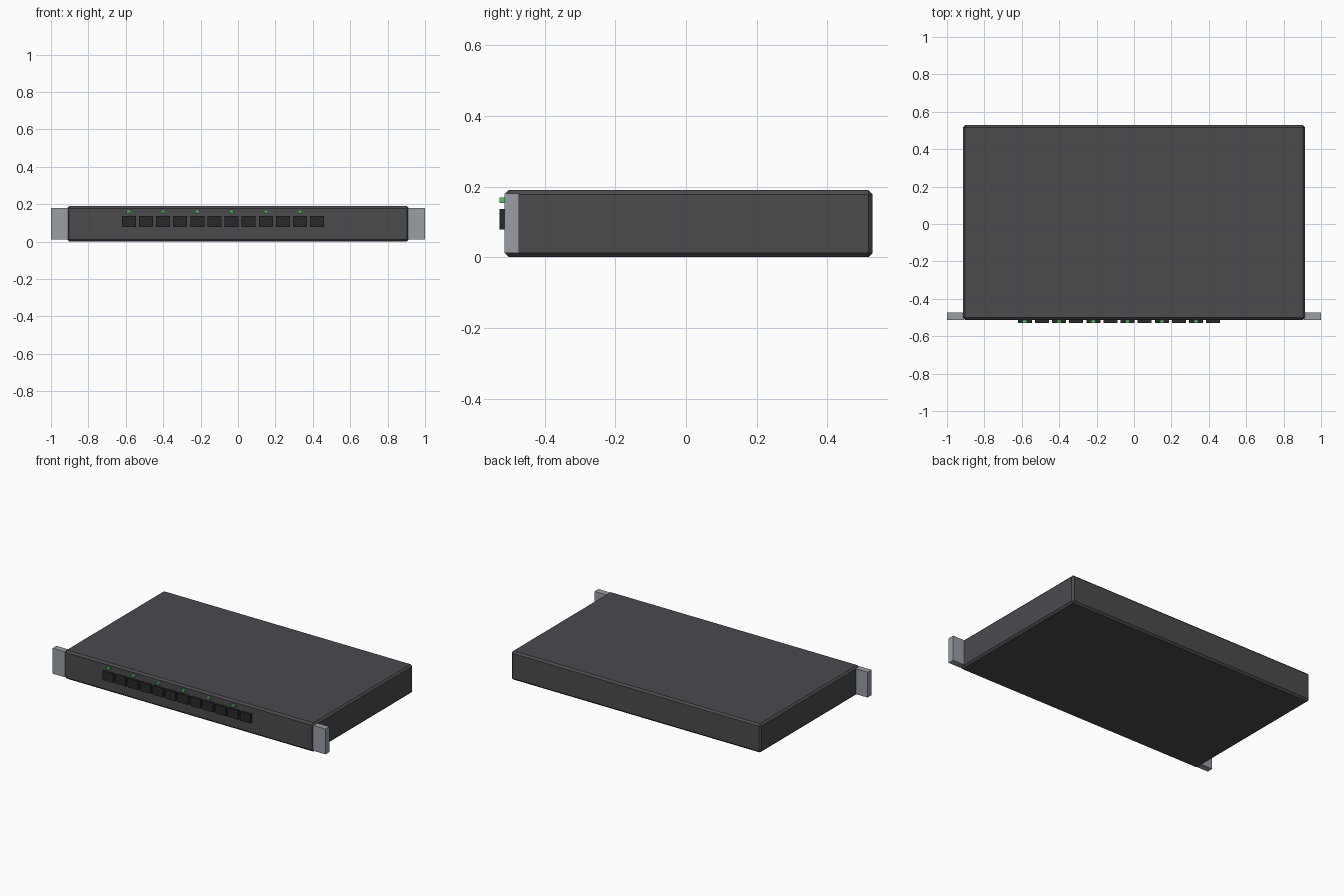
import bpy

if "Cube" in bpy.data.objects:
    bpy.data.objects.remove(bpy.data.objects["Cube"])


def material(name, rgb):
    m = bpy.data.materials.new(name)
    m.diffuse_color = (*rgb, 1.0)
    m.use_nodes = True
    m.node_tree.nodes["Principled BSDF"].inputs["Base Color"].default_value = m.diffuse_color
    return m


CHARCOAL = material("charcoal casing", (0.07, 0.07, 0.078))
STEEL = material("grey steel", (0.32, 0.34, 0.37))
BLACK = material("black port", (0.022, 0.022, 0.024))
GREEN = material("green light", (0.10, 0.55, 0.14))


def box(name, lo, hi, mat, bevel=0.0):
    """Axis-aligned box between two corners, with an optional chamfer."""
    bpy.ops.mesh.primitive_cube_add(size=1)
    ob = bpy.context.object
    ob.name = name
    ob.location = [(a + b) / 2 for a, b in zip(lo, hi)]
    ob.scale = [b - a for a, b in zip(lo, hi)]
    bpy.ops.object.transform_apply(location=True, rotation=False, scale=True)
    ob.data.materials.append(mat)
    if bevel:
        mod = ob.modifiers.new("chamfer", 'BEVEL')
        mod.width = bevel
        mod.segments = 1
    return ob


FRONT = -0.513
FACE = -0.528

# Chamfered casing
box("casing", (-0.915, FRONT, 0.0), (0.915, 0.528, 0.19), CHARCOAL, 0.012)

# Rack mounting ears at both front corners
for side, x0, x1 in (("left", -1.0, -0.91), ("right", 0.91, 1.0)):
    box(f"mounting_ear_{side}", (x0, FRONT, 0.012), (x1, -0.472, 0.18), STEEL)

# Row of ports, with a status light above every second one
for i in range(12):
    x = -0.584 + i * 0.0916
    box(f"port_{i + 1}", (x - 0.0375, FACE, 0.078), (x + 0.0375, FRONT + 0.01, 0.137), BLACK)
    if i % 2 == 0:
        box(f"status_light_{i // 2 + 1}", (x - 0.011, FACE, 0.154),
            (x + 0.011, FRONT + 0.01, 0.169), GREEN)
